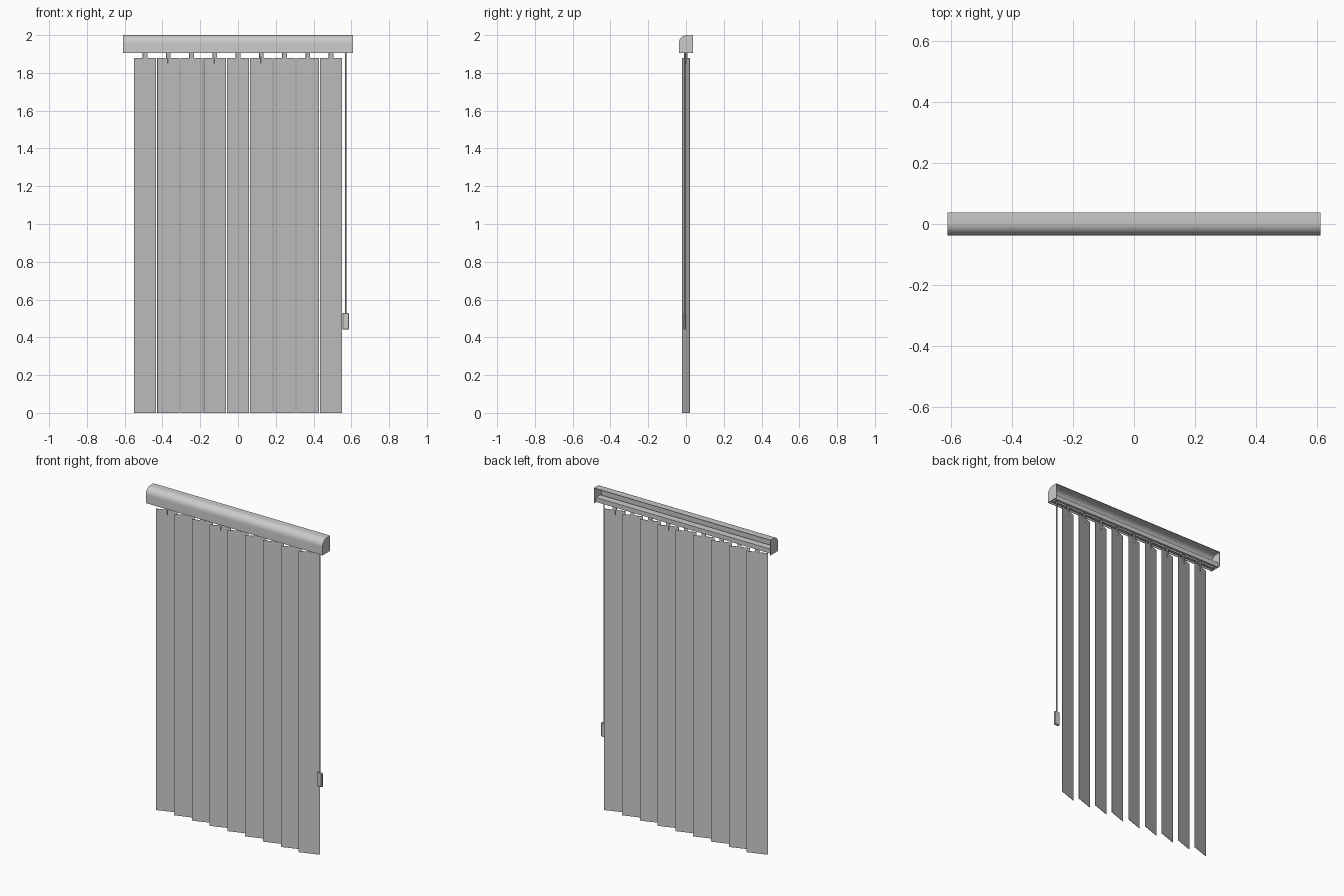
import bpy, bmesh, math
from mathutils import Matrix

if "Cube" in bpy.data.objects:
    bpy.data.objects.remove(bpy.data.objects["Cube"])

TILT = math.radians(19)
COUNT, PITCH = 9, 0.123


def finish(name, bm, smooth=False):
    bmesh.ops.recalc_face_normals(bm, faces=bm.faces)
    me = bpy.data.meshes.new(name)
    bm.to_mesh(me)
    bm.free()
    ob = bpy.data.objects.new(name, me)
    bpy.context.collection.objects.link(ob)
    if smooth:
        bpy.ops.object.select_all(action='DESELECT')
        ob.select_set(True)
        bpy.context.view_layer.objects.active = ob
        bpy.ops.object.shade_smooth_by_angle(angle=math.radians(30))
    return ob


def add_box(bm, center, size, pivot=Matrix.Identity(4)):
    m = pivot @ Matrix.Translation(center) @ Matrix.Diagonal((*size, 1))
    bmesh.ops.create_cube(bm, size=1, matrix=m)


def extrude_x(name, profile, x0, x1, smooth=False):
    # closed (y, z) outline swept along x
    bm = bmesh.new()
    face = bm.faces.new([bm.verts.new((x0, y, z)) for y, z in profile])
    ext = bmesh.ops.extrude_face_region(bm, geom=[face], use_keep_orig=True)
    verts = [v for v in ext['geom'] if isinstance(v, bmesh.types.BMVert)]
    bmesh.ops.translate(bm, verts=verts, vec=(x1 - x0, 0, 0))
    return finish(name, bm, smooth)


def valance_line(t):
    # front panel, rounded upper front corner, flat top; t is the inset
    arc = [(0.004 - (0.0415 - t) * math.cos(a), 1.956 + (0.044 - t) * math.sin(a))
           for a in (math.pi / 2 * i / 10 for i in range(11))]
    return [(-0.0375 + t, 1.905)] + arc + [(0.0375, 2.0 - t)]


# valance shell, open at the back and underneath
outer = valance_line(0)
extrude_x("valance", outer + valance_line(0.003)[::-1], -0.608, 0.608, True)

# end caps closing the valance
for side, x in (("left", -0.61), ("right", 0.607)):
    extrude_x("end_cap_" + side, outer + [(0.0375, 1.905)], x, x + 0.003)

# track: channel with a slot underneath
half = [(0.006, 1.907), (0.022, 1.907), (0.022, 1.935),
        ]
inner = [(0.019, 1.932), (0.019, 1.910), (0.006, 1.910)]
right = half + [(-y, z) for y, z in half[::-1]]
left = [(-y, z) for y, z in inner[::-1]] + inner
extrude_x("track", right + left, -0.606, 0.606)

# slats and hangers
for i in range(COUNT):
    x = (i - (COUNT - 1) / 2) * PITCH
    pivot = Matrix.Translation((x, 0, 0)) @ Matrix.Rotation(TILT, 4, 'Z')

    bm = bmesh.new()
    add_box(bm, (0, 0, 0.94), (0.124, 0.002, 1.88), pivot)
    finish(f"slat_{i + 1}", bm)

    bm = bmesh.new()
    add_box(bm, (0, 0, 1.905), (0.024, 0.007, 0.05), pivot)
    for y in (-0.003, 0.003):
        add_box(bm, (0, y, 1.868), (0.008, 0.002, 0.036), pivot)
    finish(f"hanger_{i + 1}", bm)

# pull cord
bm = bmesh.new()
bmesh.ops.create_cone(bm, cap_ends=True, segments=10, radius1=0.0035, radius2=0.0035,
                      depth=1.41, matrix=Matrix.Translation((0.57, -0.007, 1.225)))
finish("cord", bm, True)

# cord weight with bevelled edges
bm = bmesh.new()
add_box(bm, (0.57, -0.007, 0.485), (0.036, 0.014, 0.088))
bmesh.ops.bevel(bm, geom=bm.edges[:], offset=0.004, segments=1, affect='EDGES')
finish("cord_weight", bm)
